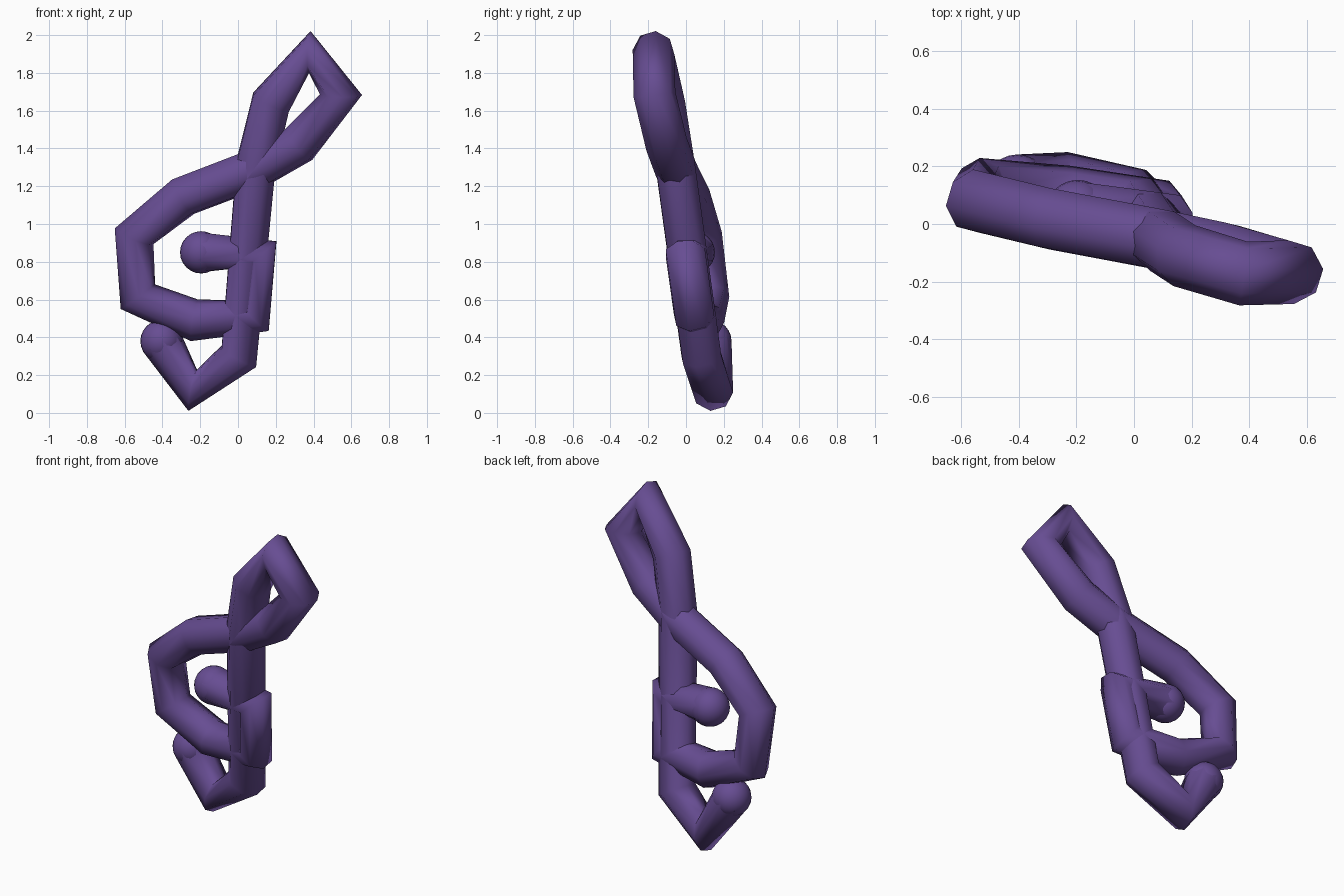
import bpy
from mathutils import Vector

cube = bpy.data.objects.get("Cube")
if cube:
    bpy.data.objects.remove(cube, do_unlink=True)

RADIUS = 0.112

purple = bpy.data.materials.new("purple")
purple.use_nodes = True
colour = (0.135, 0.074, 0.29, 1)
purple.diffuse_color = colour
purple.node_tree.nodes["Principled BSDF"].inputs["Base Color"].default_value = colour


def on_plane(x, z):
    """Place a point of the flat stroke on its leaning plane."""
    return Vector((x, 0.12 - 0.125 * z - 0.14 * x, z))


def tube(name, path):
    """Eight-sided tube that bends sharply at each path point."""
    curve = bpy.data.curves.new(name, "CURVE")
    curve.dimensions = "3D"
    curve.bevel_depth = RADIUS
    curve.bevel_resolution = 2
    curve.use_fill_caps = True
    spline = curve.splines.new("POLY")
    spline.points.add(len(path) - 1)
    for point, (x, z) in zip(spline.points, path):
        point.co = (*on_plane(x, z), 1)
    spline.use_smooth = True
    temp = bpy.data.objects.new(name + "_path", curve)
    bpy.context.collection.objects.link(temp)
    bpy.context.view_layer.update()
    graph = bpy.context.evaluated_depsgraph_get()
    mesh = bpy.data.meshes.new_from_object(temp.evaluated_get(graph))
    bpy.data.objects.remove(temp, do_unlink=True)
    mesh.materials.clear()
    mesh.materials.append(purple)
    for face in mesh.polygons:
        face.use_smooth = True
    obj = bpy.data.objects.new(name, mesh)
    bpy.context.collection.objects.link(obj)
    return obj


def ball(name, x, z):
    """Rounded end of the stroke."""
    bpy.ops.mesh.primitive_uv_sphere_add(
        segments=24, ring_count=12, radius=RADIUS, location=on_plane(x, z))
    obj = bpy.context.object
    obj.name = name
    obj.data.materials.append(purple)
    bpy.ops.object.shade_smooth()


tail_end = (-0.405, 0.38)
curl_end = (-0.195, 0.85)

# One continuous stroke: tail hook, stem, top loop, big left loop, inner curl
tube("looped_stroke", [
    tail_end, (-0.24, 0.12), (0.005, 0.30),
    (0.095, 1.315), (0.175, 1.645),
    (0.38, 1.91), (0.545, 1.685), (0.32, 1.42), (0.09, 1.29),
    (-0.29, 1.145), (-0.55, 0.935), (-0.53, 0.615), (-0.23, 0.49),
    (0.09, 0.515), (0.125, 0.84), curl_end,
])

ball("tail_end_ball", *tail_end)
ball("curl_end_ball", *curl_end)
